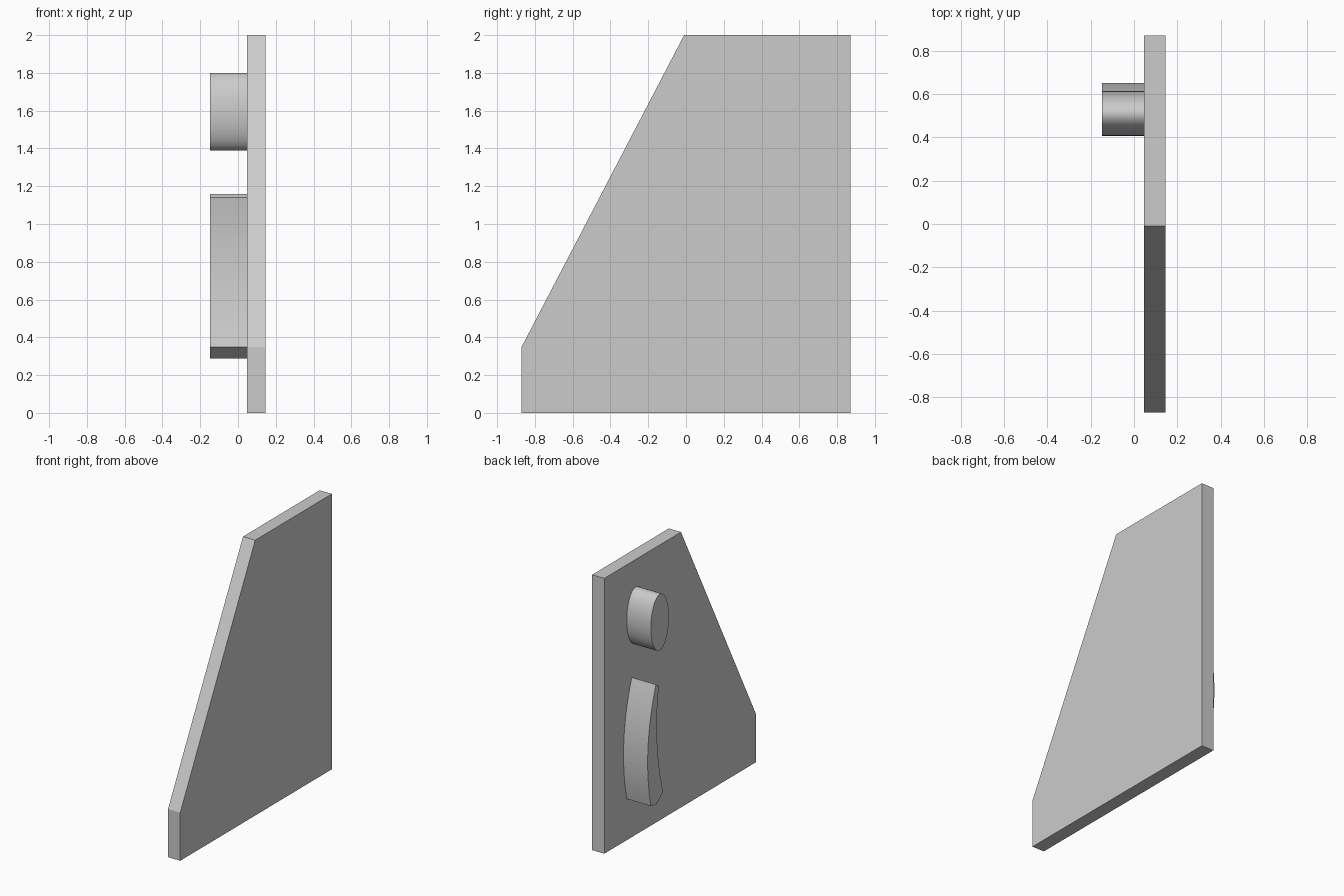
import bpy, bmesh, math

cube = bpy.data.objects.get("Cube")
if cube:
    bpy.data.objects.remove(cube, do_unlink=True)

# One plain grey for everything
grey = bpy.data.materials.new("light_grey")
grey.use_nodes = True
colour = (0.6, 0.6, 0.6, 1)
grey.diffuse_color = colour
grey.node_tree.nodes["Principled BSDF"].inputs["Base Color"].default_value = colour

INNER, OUTER, PEG_END = 0.047, 0.145, -0.147


def extrude_profile(name, profile, x0, x1, smooth=False):
    """Extrude a closed (y, z) outline along x."""
    bm = bmesh.new()
    face = bm.faces.new([bm.verts.new((x0, y, z)) for y, z in profile])
    result = bmesh.ops.extrude_face_region(bm, geom=[face])
    moved = [v for v in result["geom"] if isinstance(v, bmesh.types.BMVert)]
    bmesh.ops.translate(bm, verts=moved, vec=(x1 - x0, 0, 0))
    bmesh.ops.recalc_face_normals(bm, faces=bm.faces)
    mesh = bpy.data.meshes.new(name)
    bm.to_mesh(mesh)
    bm.free()
    mesh.materials.append(grey)
    obj = bpy.data.objects.new(name, mesh)
    bpy.context.collection.objects.link(obj)
    if smooth:
        bpy.ops.object.select_all(action="DESELECT")
        obj.select_set(True)
        bpy.context.view_layer.objects.active = obj
        bpy.ops.object.shade_smooth_by_angle(angle=math.radians(30))
    return obj


def bow(peak_y, peak_z, bend, z_from, z_to, steps=16):
    """Points along a shallow curve bulging towards +y."""
    heights = [z_from + (z_to - z_from) * i / steps for i in range(steps + 1)]
    return [(peak_y - bend * (z - peak_z) ** 2, z) for z in heights]


# Flat side panel with a sloping front edge
extrude_profile("side_panel",
                [(-0.87, 0), (0.87, 0), (0.87, 2), (-0.01, 2), (-0.87, 0.35)],
                INNER, OUTER)

# Oval peg near the top
oval = [(0.51 + 0.103 * math.cos(a), 1.595 + 0.205 * math.sin(a))
        for a in (math.tau * i / 48 for i in range(48))]
extrude_profile("oval_peg", oval, PEG_END, INNER, smooth=True)

# Curved rib below, with a pointed lower end
back = bow(0.65, 0.63, 0.338, 1.16, 0.30)
front = bow(0.545, 0.85, 0.29, 0.35, 1.14)
extrude_profile("curved_rib", back + [(0.55, 0.288)] + front,
                PEG_END, INNER, smooth=True)
